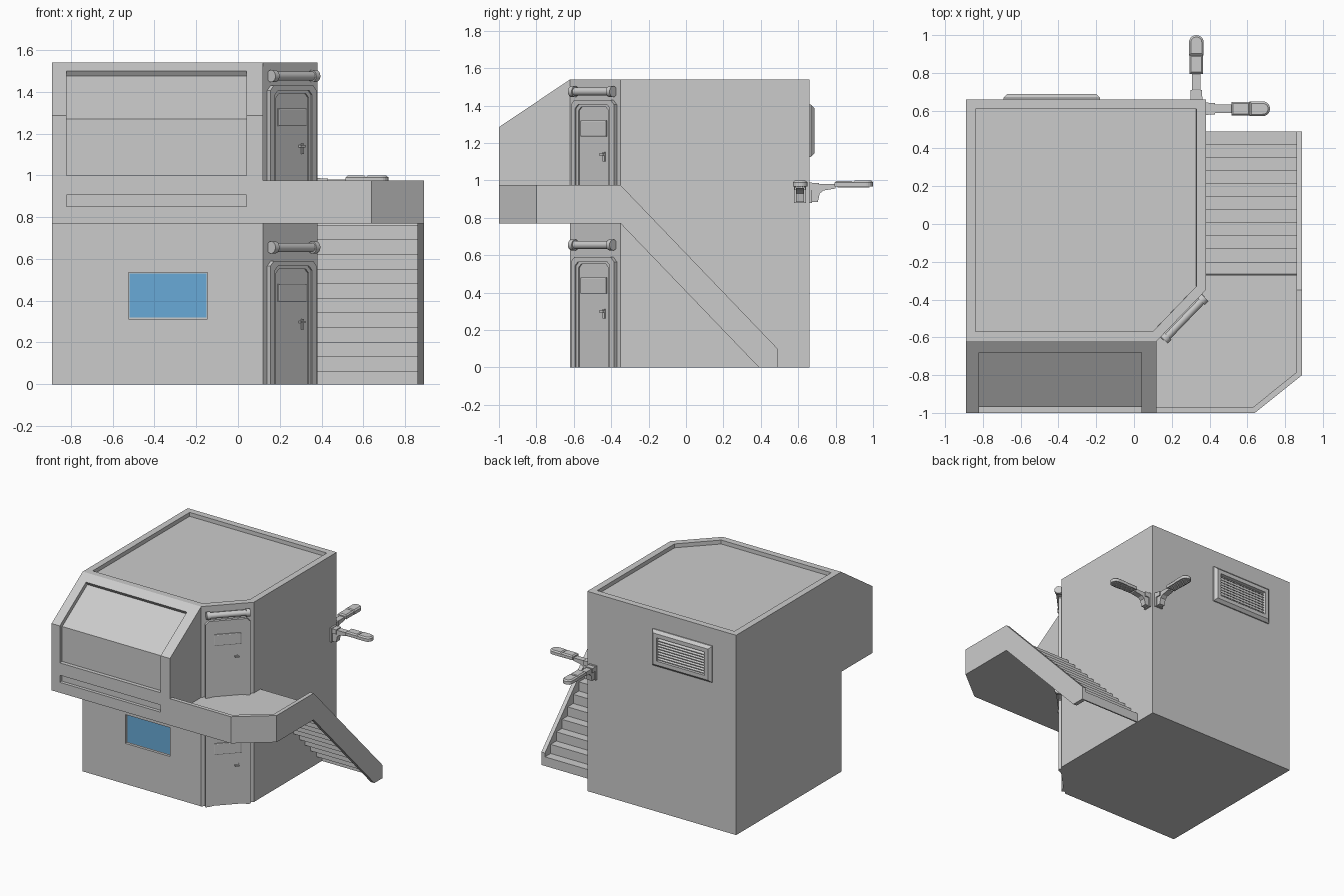
import bpy, bmesh, math
from mathutils import Matrix, Vector

if "Cube" in bpy.data.objects:
    bpy.data.objects.remove(bpy.data.objects["Cube"])

X, Y, Z = Vector((1, 0, 0)), Vector((0, 1, 0)), Vector((0, 0, 1))


def frame(origin, u, v):
    """Local drawing plane: u right, v up, extrusion along u x v."""
    w = u.cross(v)
    m = Matrix((u, v, w)).transposed().to_4x4()
    m.translation = Vector(origin)
    return m


def prism(name, pts, depth, m, insets=(), smooth=False):
    """Extrude an outline; insets are (thickness, depth) steps on the far face."""
    bm = bmesh.new()
    near = bm.faces.new([bm.verts.new((p[0], p[1], 0)) for p in pts])
    far = bmesh.ops.extrude_face_region(bm, geom=[near], use_keep_orig=True)["geom"]
    bmesh.ops.translate(bm, vec=(0, 0, depth),
                        verts=[e for e in far if isinstance(e, bmesh.types.BMVert)])
    top = [e for e in far if isinstance(e, bmesh.types.BMFace)][0]
    bmesh.ops.recalc_face_normals(bm, faces=bm.faces)
    for t, d in insets:
        bmesh.ops.inset_individual(bm, faces=[top], thickness=t, depth=d,
                                   use_even_offset=True)
    bm.transform(m)
    me = bpy.data.meshes.new(name)
    bm.to_mesh(me)
    bm.free()
    ob = bpy.data.objects.new(name, me)
    bpy.context.collection.objects.link(ob)
    if smooth:
        bpy.ops.object.select_all(action='DESELECT')
        ob.select_set(True)
        bpy.context.view_layer.objects.active = ob
        bpy.ops.object.shade_smooth_by_angle(angle=math.radians(35))
    return ob


def rect(x0, x1, y0, y1):
    return [(x0, y0), (x1, y0), (x1, y1), (x0, y1)]


def circle(r, n=20):
    return [(r * math.cos(2 * math.pi * i / n), r * math.sin(2 * math.pi * i / n))
            for i in range(n)]


def arch(w, h, c):
    """Door outline with cut top corners, from bottom right round to bottom left."""
    return [(w, 0), (w, h - c), (w - c, h), (c - w, h), (-w, h - c), (-w, 0)]


def cut(ob, cutter):
    mod = ob.modifiers.new("cut", 'BOOLEAN')
    mod.operation, mod.solver, mod.object = 'DIFFERENCE', 'EXACT', cutter
    cutter.hide_render = True
    bpy.context.view_layer.objects.active = ob
    bpy.ops.object.modifier_apply(modifier=mod.name)
    bpy.data.objects.remove(cutter)


def plan(z):
    return frame((0, 0, z), X, Y)


def side(x):
    return frame((x, 0, 0), Y, Z)


def front(y):
    return frame((0, y, 0), X, Z)


# Main building with sunken roof
body = prism("building_body", [(-.89, -.62), (.12, -.62), (.38, -.35), (.38, .66), (-.89, .66)],
             1.54, plan(0), [(.05, 0), (.0005, -.03)])
cut(body, prism("window_cutter", rect(-.525, -.145, .313, .535), .1, front(-.59)))

# Blue ground-floor window
glass = prism("window_glass", rect(-.519, -.151, .319, .529), .015, front(-.588))
prism("window_frame", rect(-.525, -.145, .313, .535), .012, front(-.588), [(.006, 0), (.0005, -.01)])
blue = bpy.data.materials.new("window_blue")
blue.diffuse_color = (.14, .4, .68, 1)
blue.use_nodes = True
blue.node_tree.nodes["Principled BSDF"].inputs["Base Color"].default_value = blue.diffuse_color
glass.data.materials.append(blue)

# Overhanging upper bay with folded recess and slot
bay = prism("upper_bay", [(-1, .77), (-.62, .77), (-.62, 1.54), (-1, 1.285)], 1.01, side(-.89))
cut(bay, prism("recess_cutter", [(-1.1, 1), (-.97, 1), (-.97, 1.269), (-.663, 1.475),
                                 (-.713, 1.55), (-1.1, 1.55)], .86, side(-.82)))
cut(bay, prism("slot_cutter", rect(-.82, .04, .85, .905), .1, front(-.975)))

# Balcony deck, parapet and stair side wall
prism("balcony_deck", [(.12, -.97), (.63, -.97), (.86, -.785), (.86, -.27), (.38, -.27),
                       (.38, -.35), (.12, -.62)], .07, plan(.77))
prism("balcony_parapet", [(.12, -1), (.64, -1), (.89, -.80), (.89, -.35), (.86, -.35),
                          (.86, -.785), (.63, -.97), (.12, -.97)], .205, plan(.77))
prism("stair_side_wall", [(-.35, .975), (-.35, .77), (.39, 0), (.49, 0), (.49, .10)], .03, side(.86))

# Stairs as a thin folded sheet
top = []
for k in range(11):
    y = .49 - .069 * k
    top += [(y, .07 * k), (y, .07 * (k + 1))]
top.append((-.265, .77))
under = [(y - .01, max(z - .01, 0)) for y, z in top]
prism("stair_steps", top + under[::-1], .48, side(.38))

# Doors on the cut corner, one per floor, with tube lamps
along = Vector((.26, .27, 0)).normalized()
outward = along.cross(Z)
for floor, base, lamp_z in (("lower", 0, .655), ("upper", .84, 1.475)):
    m = frame((.25, -.485, base), along, Z)
    prism(floor + "_door_frame", arch(.16, .59, .025) + arch(.128, .565, .02)[::-1], .022, m)
    prism(floor + "_door_inner_frame", arch(.128, .565, .02) + arch(.112, .552, .02)[::-1], .014, m)
    prism(floor + "_door_leaf", arch(.112, .552, .02), .007, m)
    prism(floor + "_door_panel", rect(-.095, .095, .395, .48), .015, m, [(.004, .002)])
    prism(floor + "_door_handle_plate", rect(.066, .082, .262, .312), .013, m)
    prism(floor + "_door_handle", rect(.05, .08, .294, .304), .024, m)
    centre = Vector((.25, -.485, lamp_z)) + outward * .022
    for part, a, length, r in (("tube", -.13, .26, .022), ("cap_left", -.155, .028, .029),
                               ("cap_right", .127, .028, .029)):
        prism(f"{floor}_lamp_{part}", circle(r), length,
              frame(centre + along * a, outward, -Z) if outward.cross(-Z).dot(along) > 0
              else frame(centre + along * a, outward, Z), smooth=True)
    prism(floor + "_lamp_mount", rect(-.13, .13, lamp_z - base - .015, lamp_z - base + .015), .02, m)

# Louvred vent on the back wall
prism("vent_frame", rect(.18, .69, 1.125, 1.405), .008, frame((0, .66, 0), -X, Z),
      [(.02, .02), (.03, 0), (.004, -.024)])
for i in range(8):
    z = 1.183 + i * .0205
    prism(f"vent_slat_{i + 1}", [(.662, z + .014), (.682, z), (.682, z + .006), (.662, z + .02)],
          .40, side(-.635))

# Two corner floodlights on brackets
for name, wall, d in (("rear", Vector((.33, .66, 0)), Y), ("side", Vector((.38, .61, 0)), X)):
    across = d.cross(Z)

    def profile(part, pts, half):
        prism(f"{name}_light_{part}", pts, half * 2, frame(wall - across * half, d, Z))

    profile("plate", rect(0, .014, .88, .988), .032)
    profile("bracket", [(.014, .885), (.045, .885), (.055, .93), (.075, .946), (.14, .957),
                        (.14, .98), (.055, .98), (.014, .965)], .022)
    profile("collar", rect(.014, .05, .95, .985), .03)
    flat = frame(wall + Z * .967, d, Z.cross(d))
    prism(f"{name}_light_housing", rect(.135, .235, -.036, .036), .022, flat, [(.009, .009)])
    nose = [(.302 + .038 * math.cos(a), .039 * math.sin(a))
            for a in (math.radians(-90 + 18 * i) for i in range(11))]
    prism(f"{name}_light_head", [(.232, -.039)] + nose + [(.232, .039)], .023, flat, [(.01, .009)])
    for i in range(5):
        s = -.024 + .012 * i
        prism(f"{name}_light_rib_{i + 1}", rect(.15, .32, s - .003, s + .003), .008,
              frame(wall + Z * .961, d, Z.cross(d)))
